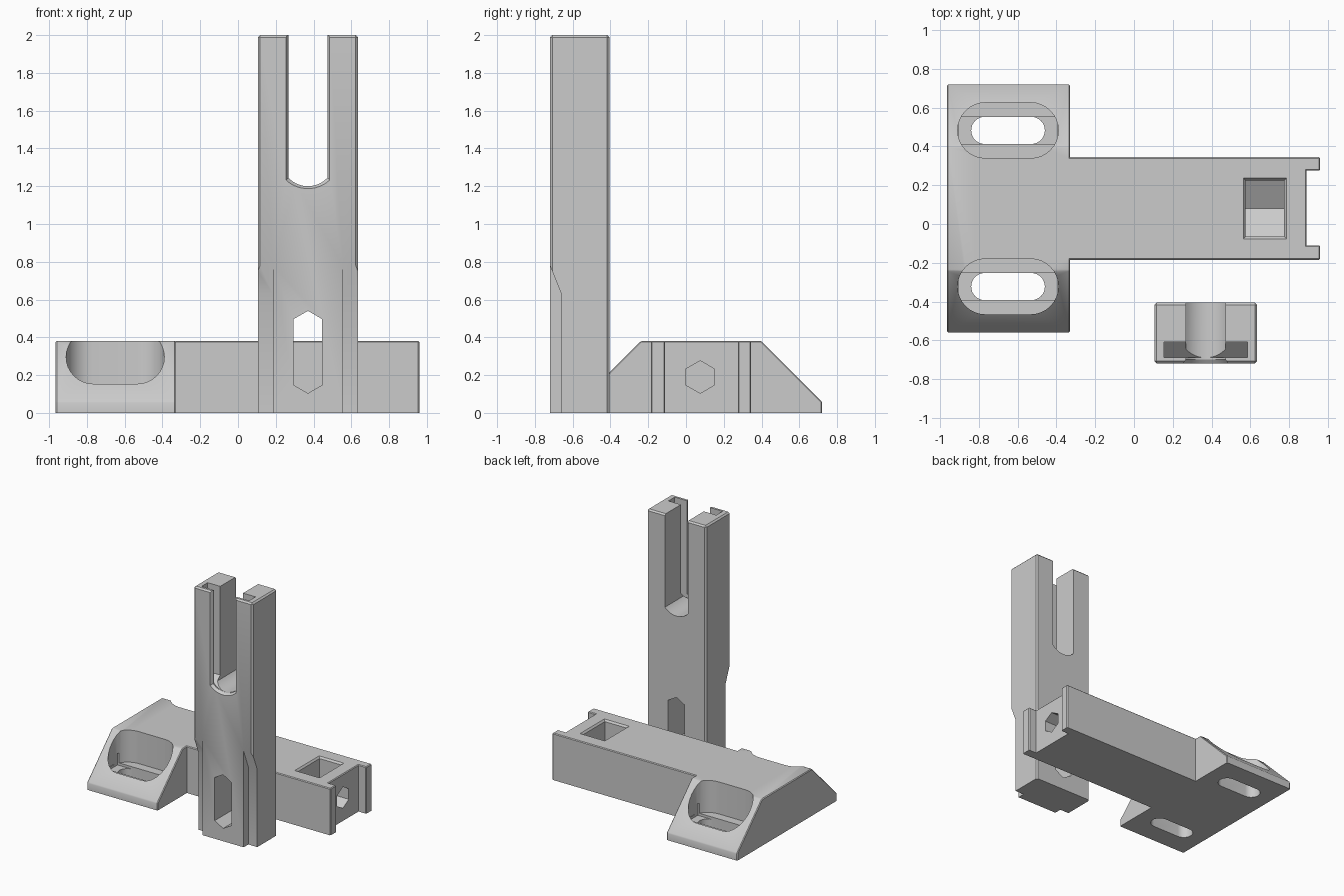
import bpy, bmesh, math

old = bpy.data.objects.get("Cube")
if old:
    bpy.data.objects.remove(old, do_unlink=True)

grey = bpy.data.materials.new("light_grey")
grey.use_nodes = True
grey.diffuse_color = (0.6, 0.6, 0.6, 1)
grey.node_tree.nodes["Principled BSDF"].inputs["Base Color"].default_value = (0.6, 0.6, 0.6, 1)


def prism(name, pts, axis, lo, hi, grow=0.0):
    """Extrude a 2D profile along an axis; grow widens the far end into a flare."""
    place = {"x": lambda a, b, d: (d, a, b),
             "y": lambda a, b, d: (a, d, b),
             "z": lambda a, b, d: (a, b, d)}[axis]
    mids = [(min(v) + max(v)) / 2 for v in zip(*pts)]
    half = [(max(v) - min(v)) / 2 for v in zip(*pts)]
    wide = [[m + (c - m) * (1 + grow / h) for c, m, h in zip(p, mids, half)] for p in pts]
    bm = bmesh.new()
    rings = [[bm.verts.new(place(*p, d)) for p in ring] for ring, d in ((pts, lo), (wide, hi))]
    bm.faces.new(rings[0])
    bm.faces.new(rings[1][::-1])
    for i in range(len(pts)):
        j = (i + 1) % len(pts)
        bm.faces.new((rings[0][i], rings[1][i], rings[1][j], rings[0][j]))
    bmesh.ops.recalc_face_normals(bm, faces=bm.faces)
    mesh = bpy.data.meshes.new(name)
    bm.to_mesh(mesh)
    bm.free()
    mesh.materials.append(grey)
    obj = bpy.data.objects.new(name, mesh)
    bpy.context.collection.objects.link(obj)
    return obj


def rect(a0, a1, b0, b1):
    return [(a0, b0), (a1, b0), (a1, b1), (a0, b1)]


def hexagon(ca, cb, half_width, half_side, point):
    return [(ca, cb - point), (ca + half_width, cb - half_side), (ca + half_width, cb + half_side),
            (ca, cb + point), (ca - half_width, cb + half_side), (ca - half_width, cb - half_side)]


def stadium(cx, cy, half_length, radius, n=16):
    pts = []
    for side in (1, -1):
        for i in range(n + 1):
            t = -math.pi / 2 + math.pi * i / n
            pts.append((cx + side * (half_length - radius + radius * math.cos(t)),
                        cy + side * radius * math.sin(t)))
    return pts


def u_shape(cx, half, bottom, sag, top, n=14):
    """Open slot with a shallow arc for its bottom."""
    r = (half * half + sag * sag) / (2 * sag)
    a = math.asin(half / r)
    arc = [(cx + r * math.sin(t), bottom + r - r * math.cos(t))
           for t in (-a + 2 * a * i / n for i in range(n + 1))]
    return arc + [(cx + half, top), (cx - half, top)]


def cut(obj, cutter):
    cutter.hide_render = True
    mod = obj.modifiers.new("cut", "BOOLEAN")
    mod.operation = "DIFFERENCE"
    mod.solver = "EXACT"
    mod.object = cutter
    bpy.context.view_layer.objects.active = obj
    bpy.ops.object.modifier_apply(modifier=mod.name)
    bpy.data.objects.remove(cutter, do_unlink=True)


def chamfer(obj, width):
    """Break convex edges, leaving the underside sharp."""
    bm = bmesh.new()
    bm.from_mesh(obj.data)
    edges = [e for e in bm.edges if len(e.link_faces) == 2
             and e.calc_face_angle_signed(0) > math.radians(30)
             and max(v.co.z for v in e.verts) > 0.001]
    bmesh.ops.bevel(bm, geom=edges, offset=width, segments=1, affect="EDGES", clamp_overlap=True)
    bm.to_mesh(obj.data)
    bm.free()


def finish(obj):
    bpy.ops.object.select_all(action="DESELECT")
    obj.select_set(True)
    bpy.context.view_layer.objects.active = obj
    bpy.ops.object.shade_smooth_by_angle(angle=math.radians(25))


# Base: T-shaped foot and arm, with a grooved arm end
MID = 0.08
outline = [(-0.965, -0.56), (-0.33, -0.56), (-0.33, -0.185), (0.96, -0.185), (0.96, -0.11),
           (0.89, -0.11), (0.89, 0.275), (0.96, 0.275), (0.96, 0.345), (-0.33, 0.345),
           (-0.33, 0.72), (-0.965, 0.72)]
base = prism("base_arm", outline, "z", 0, 0.38)

# Sloping foot ends
for s in (1, -1):
    slope = [(MID + s * 0.30, 0.40), (MID + s * 0.66, 0.04), (MID + s * 0.8, 0.04), (MID + s * 0.8, 0.40)]
    cut(base, prism("slope_cutter", slope, "x", -1.1, -0.2))
chamfer(base, 0.006)

# Screw slots with stepped counterbores
for s in (1, -1):
    cy = MID + s * 0.403
    cut(base, prism("counterbore_cutter", stadium(-0.65, cy, 0.26, 0.143), "z", 0.12, 0.5))
    cut(base, prism("step_cutter", rect(-0.905, -0.395, cy - 0.07, cy + 0.07), "z", 0.10, 0.2))
    cut(base, prism("screw_slot_cutter", stadium(-0.65, cy, 0.19, 0.07), "z", -0.1, 0.2))

# Nut pocket with pointed floor, and the bolt hole leading to it
pocket = [(MID, 0.02), (MID + 0.145, 0.105), (MID + 0.145, 0.5), (MID - 0.145, 0.5), (MID - 0.145, 0.105)]
cut(base, prism("nut_pocket_cutter", pocket, "x", 0.575, 0.775))
cut(base, prism("pocket_rim_cutter", rect(0.575, 0.775, MID - 0.145, MID + 0.145), "z", 0.365, 0.385, 0.015))
cut(base, prism("bolt_hole_cutter", hexagon(0.075, 0.19, 0.075, 0.043, 0.086), "x", 0.7, 1.1))
finish(base)

# Upright post
CX = 0.37
post = prism("upright_post", rect(CX - 0.265, CX + 0.265, -0.72, -0.405), "z", 0, 2)
chamfer(post, 0.012)

# Forked slot, its front rim, and the wide channel behind the front lips
cut(post, prism("fork_cutter", u_shape(CX, 0.103, 1.2, 0.045, 2.2), "y", -0.9, -0.2))
cut(post, prism("fork_rim_cutter", u_shape(CX, 0.103, 1.2, 0.045, 2.2), "y", -0.70, -0.722, 0.014))
channel = [(-0.69, 1.2), (-0.61, 1.28), (-0.61, 2.2), (-0.69, 2.2)]
cut(post, prism("channel_cutter", channel, "x", CX - 0.215, CX + 0.215))

# Lower tongue: stepped sides that fade out upward
shoulder = [(-0.8, -0.1), (-0.66, -0.1), (-0.66, 0.63), (-0.72, 0.78), (-0.8, 0.98)]
for s in (1, -1):
    cut(post, prism("shoulder_cutter", shoulder, "x", *sorted((CX + s * 0.185, CX + s * 0.4))))

# Tall hexagonal adjustment hole
cut(post, prism("adjust_hole_cutter", hexagon(CX, 0.322, 0.075, 0.175, 0.218), "y", -0.9, -0.2))
finish(post)
